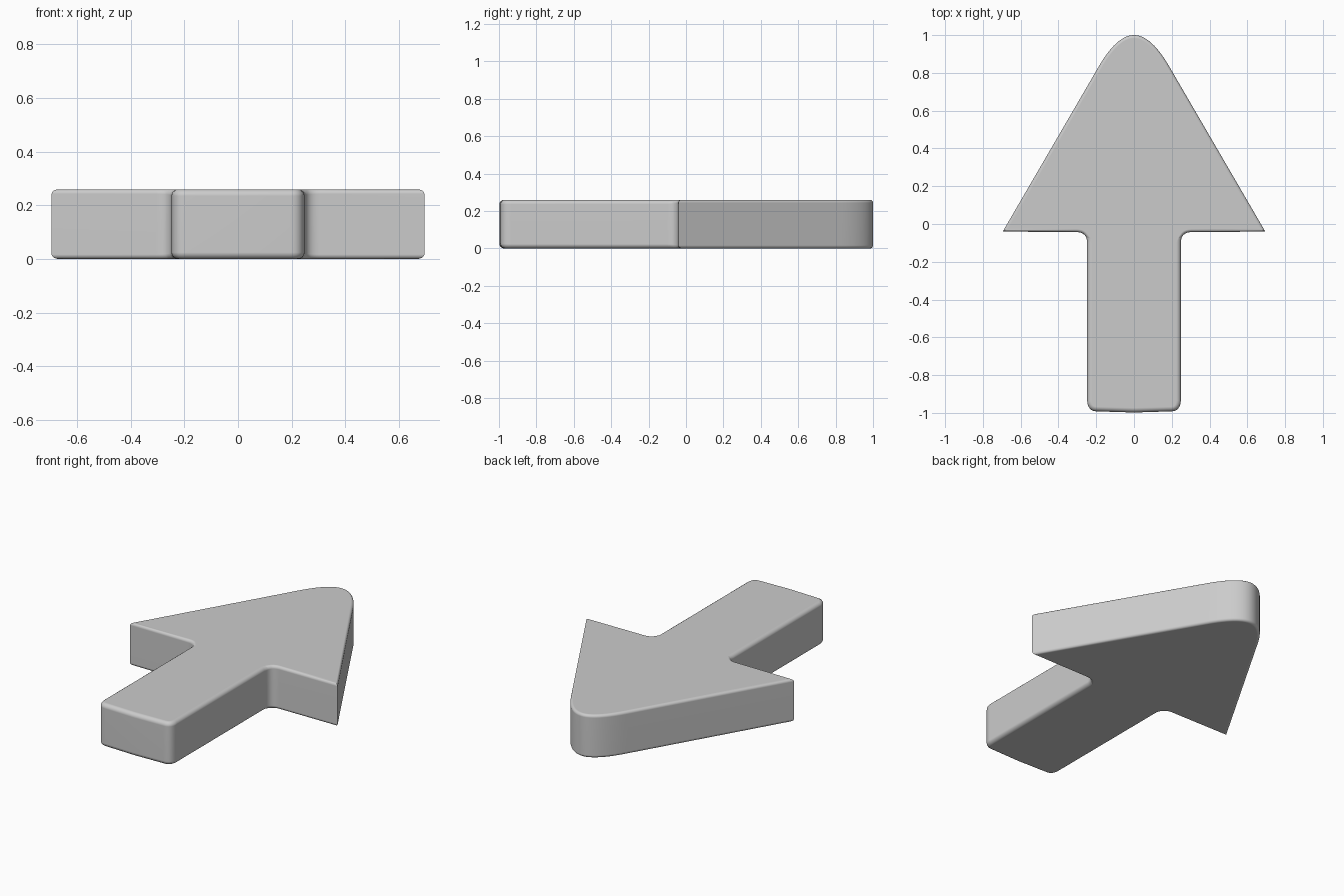
import bpy, bmesh
from mathutils import Vector

if "Cube" in bpy.data.objects:
    bpy.data.objects.remove(bpy.data.objects["Cube"])

HEIGHT = 0.26


def rounded(a, corner, b, n=8):
    """Points of a smooth corner running from a to b."""
    a, c, b = Vector(a), Vector(corner), Vector(b)
    return [a * (1 - t) ** 2 + c * 2 * t * (1 - t) + b * t * t
            for t in (i / n for i in range(n + 1))]


# Right half of the outline, from the tail centre to the tip
half = [Vector((0, -0.998))]
half += rounded((0.195, -0.992), (0.245, -0.992), (0.248, -0.935))   # tail corner
half += rounded((0.248, -0.10), (0.248, -0.043), (0.305, -0.043))    # inner corner
half += [Vector((0.695, -0.04))]                                     # barb
half += rounded((0.19, 0.828), (0.092, 1.0), (0, 1.0), 14)           # rounded tip
outline = half + [Vector((-p.x, p.y)) for p in reversed(half[1:-1])]

# Extrude the outline into a slab
bm = bmesh.new()
face = bm.faces.new([bm.verts.new((p.x, p.y, 0)) for p in outline])
top = bmesh.ops.extrude_face_region(bm, geom=[face])
bmesh.ops.translate(bm, vec=(0, 0, HEIGHT),
                    verts=[v for v in top["geom"] if isinstance(v, bmesh.types.BMVert)])
bmesh.ops.recalc_face_normals(bm, faces=bm.faces)

# Rim edges get rounded, softer on the shaft than on the head
weight = bm.edges.layers.float.new("bevel_weight_edge")
for e in bm.edges:
    a, b = e.verts
    if abs(a.co.z - b.co.z) < 1e-6:
        e[weight] = 1.0 if max(a.co.y, b.co.y) < -0.06 else 0.65

mesh = bpy.data.meshes.new("arrow")
bm.to_mesh(mesh)
bm.free()
arrow = bpy.data.objects.new("arrow", mesh)
bpy.context.collection.objects.link(arrow)

bpy.context.view_layer.objects.active = arrow
arrow.select_set(True)
bpy.ops.object.shade_smooth()

bevel = arrow.modifiers.new("rim", "BEVEL")
bevel.limit_method = 'WEIGHT'
bevel.width = 0.025
bevel.segments = 4
bevel.use_clamp_overlap = False

bpy.ops.object.modifier_apply(modifier="rim")
bpy.ops.object.shade_smooth_by_angle(angle=0.6)
normals = arrow.modifiers.new("normals", "WEIGHTED_NORMAL")
normals.keep_sharp = True
